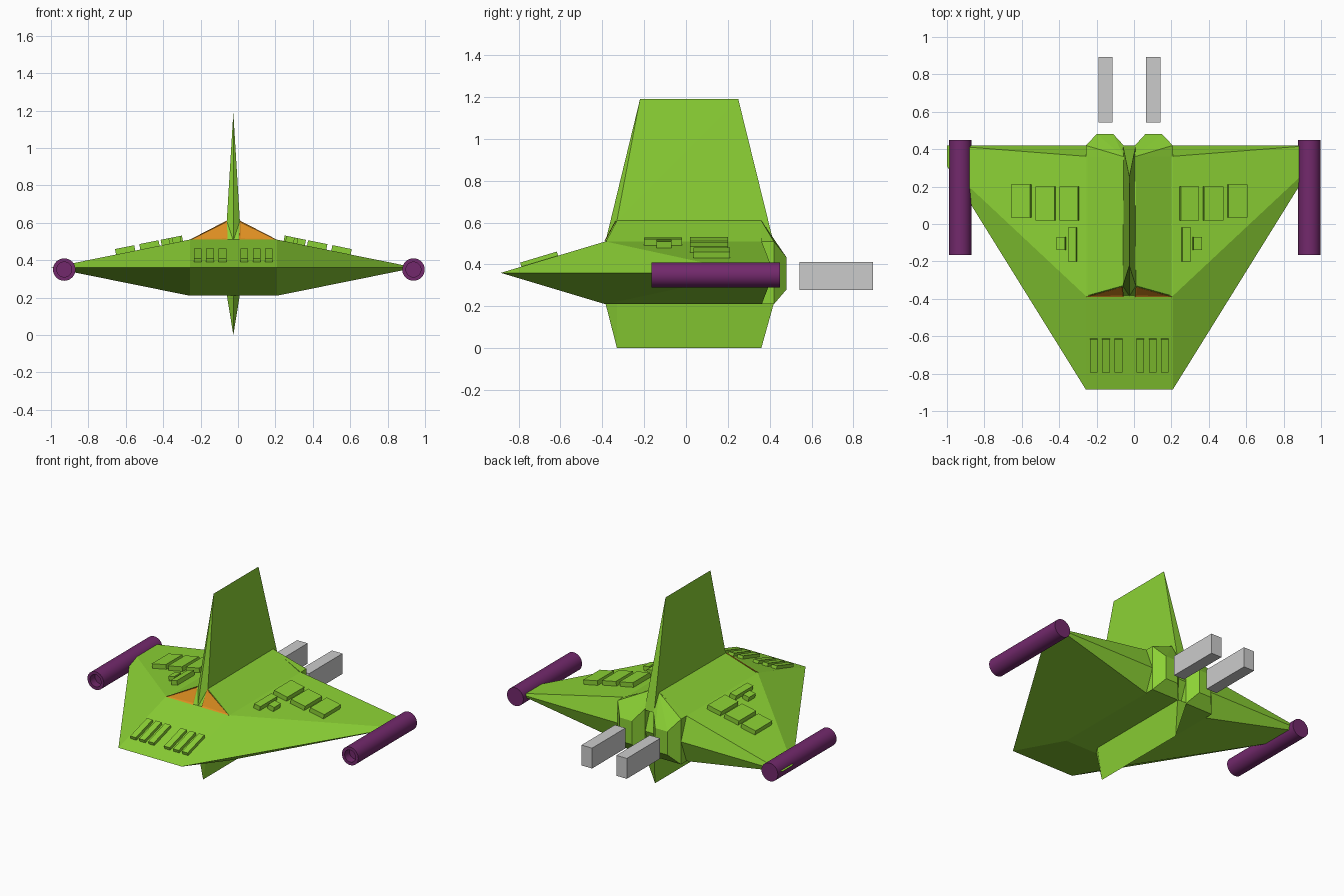
import bpy, bmesh, math
from mathutils import Vector, Matrix

if "Cube" in bpy.data.objects:
    bpy.data.objects.remove(bpy.data.objects["Cube"])

CX = -0.025  # symmetry plane of the ship body


def material(name, rgb):
    m = bpy.data.materials.new(name)
    m.diffuse_color = (*rgb, 1)
    m.use_nodes = True
    m.node_tree.nodes["Principled BSDF"].inputs["Base Color"].default_value = m.diffuse_color
    return m


GREEN = material("green", (0.26, 0.64, 0.035))
PURPLE = material("purple", (0.17, 0.022, 0.15))
ORANGE = material("orange", (0.72, 0.27, 0.015))


def finish(name, bm, mat):
    bmesh.ops.recalc_face_normals(bm, faces=bm.faces)
    me = bpy.data.meshes.new(name)
    bm.to_mesh(me)
    bm.free()
    ob = bpy.data.objects.new(name, me)
    bpy.context.collection.objects.link(ob)
    if mat:
        me.materials.append(mat)
    return ob


def faceted(name, points, mat=GREEN, side=1):
    """Flat-faced solid wrapped around its corner points; x is measured from the symmetry plane."""
    bm = bmesh.new()
    for x, y, z in points:
        bm.verts.new((CX + side * x, y, z))
    out = bmesh.ops.convex_hull(bm, input=bm.verts)
    loose = [v for v in bm.verts if not v.link_faces]
    bmesh.ops.delete(bm, geom=loose, context='VERTS')
    bmesh.ops.dissolve_limit(bm, angle_limit=0.01, verts=bm.verts, edges=bm.edges)
    return finish(name, bm, mat)


def both(points):
    return [(s * x, y, z) for x, y, z in points for s in ((1, -1) if x else (1,))]


def box(name, loc, size, rot=(0, 0, 0), mat=GREEN):
    bm = bmesh.new()
    bmesh.ops.create_cube(bm, size=1, matrix=Matrix.Diagonal((*size, 1)))
    ob = finish(name, bm, mat)
    ob.location, ob.rotation_euler = loc, rot
    return ob


W = 0.2325  # half width of the central body

# Delta-wing hull
faceted("hull", both([
    (W, -0.885, 0.36), (0.975, 0.31, 0.36), (0.975, 0.42, 0.36),
    (W, -0.385, 0.51), (W, 0.362, 0.51), (W, -0.385, 0.21), (W, 0.362, 0.21)]))

# Cabin roof
faceted("cabin_roof", both([
    (W, -0.385, 0.505), (W, 0.362, 0.505), (0.035, -0.33, 0.61), (0.035, 0.362, 0.61)]))

# Tail fin and keel
faceted("tail_fin", both([
    (0, -0.22, 1.19), (0, 0.25, 1.19), (0, -0.386, 0.505),
    (0.035, -0.33, 0.61), (0.035, -0.33, 0.5), (0.035, 0.42, 0.5)]))
faceted("keel", both([
    (0, -0.33, 0), (0, 0.36, 0), (0, -0.385, 0.215),
    (0.035, -0.33, 0.215), (0.035, 0.42, 0.215)]))

for s, tag in ((-1, "left"), (1, "right")):
    # Engine block with tapered nozzle
    faceted("engine_block_" + tag, [
        (0.03, 0.36, 0.21), (W, 0.36, 0.21), (W, 0.36, 0.51), (0.03, 0.36, 0.61),
        (0.03, 0.42, 0.21), (W, 0.42, 0.21), (W, 0.42, 0.51), (0.03, 0.42, 0.51),
        (0.085, 0.48, 0.28), (0.175, 0.48, 0.28),
        (0.175, 0.48, 0.435), (0.085, 0.48, 0.435)], side=s)

    # Exhaust beam behind the engine
    box("exhaust_" + tag, (CX + s * 0.1275, 0.718, 0.345), (0.077, 0.35, 0.135), mat=None)

    # Windscreen with recessed pane
    bm = bmesh.new()
    tri = [(W, -0.391, 0.51), (0.03, -0.391, 0.51), (0.035, -0.336, 0.612)]
    vs = [bm.verts.new((CX + s * x, y, z)) for x, y, z in tri]
    face = bm.faces.new(vs if s < 0 else vs[::-1])
    face.normal_update()
    if face.normal.y > 0:
        face.normal_flip()
    bmesh.ops.inset_individual(bm, faces=[face], thickness=0.013, depth=0)
    for v in face.verts:
        v.co.y += 0.004
    finish("windscreen_" + tag, bm, ORANGE)

    # Raised wing panels: x from, x to, y from, y to
    slope = 0.15 / (0.975 - W)
    panels = [(0.27, 0.37, 0.02, 0.2), (0.395, 0.5, 0.02, 0.2), (0.525, 0.63, 0.035, 0.21),
              (0.28, 0.325, -0.2, -0.02), (0.34, 0.385, -0.14, -0.07)]
    for i, (x0, x1, y0, y1) in enumerate(panels):
        x = (x0 + x1) / 2
        box(f"wing_panel_{tag}_{i}", (CX + s * x, (y0 + y1) / 2, 0.51 - slope * (x - W) + 0.01),
            (x1 - x0, y1 - y0, 0.04), (0, s * math.atan(slope), 0))

    # Nose vents
    for i, x in enumerate((0.058, 0.125, 0.19)):
        box(f"nose_vent_{tag}_{i}", (CX + s * x, -0.7, 0.4185), (0.041, 0.183, 0.035),
            (math.atan(0.3), 0, 0))

    # Wingtip cannon, bored at the front
    bm = bmesh.new()
    bmesh.ops.create_cone(bm, cap_ends=True, segments=32, radius1=0.06, radius2=0.06, depth=0.615,
                          matrix=Matrix.Rotation(-math.pi / 2, 4, 'X'))
    front = min(bm.faces, key=lambda f: f.calc_center_median().y)
    bmesh.ops.inset_individual(bm, faces=[front], thickness=0.02)
    hole = bmesh.ops.extrude_face_region(bm, geom=[front])["geom"]
    bmesh.ops.translate(bm, vec=Vector((0, 0.05, 0)),
                        verts=[g for g in hole if isinstance(g, bmesh.types.BMVert)])
    if front.is_valid:
        bmesh.ops.delete(bm, geom=[front], context='FACES_ONLY')
    ob = finish("wingtip_cannon_" + tag, bm, PURPLE)
    ob.location = (-0.929 if s < 0 else 0.938, 0.1425, 0.35)
    bpy.ops.object.select_all(action='DESELECT')
    bpy.context.view_layer.objects.active = ob
    ob.select_set(True)
    bpy.ops.object.shade_smooth_by_angle(angle=math.radians(35))
